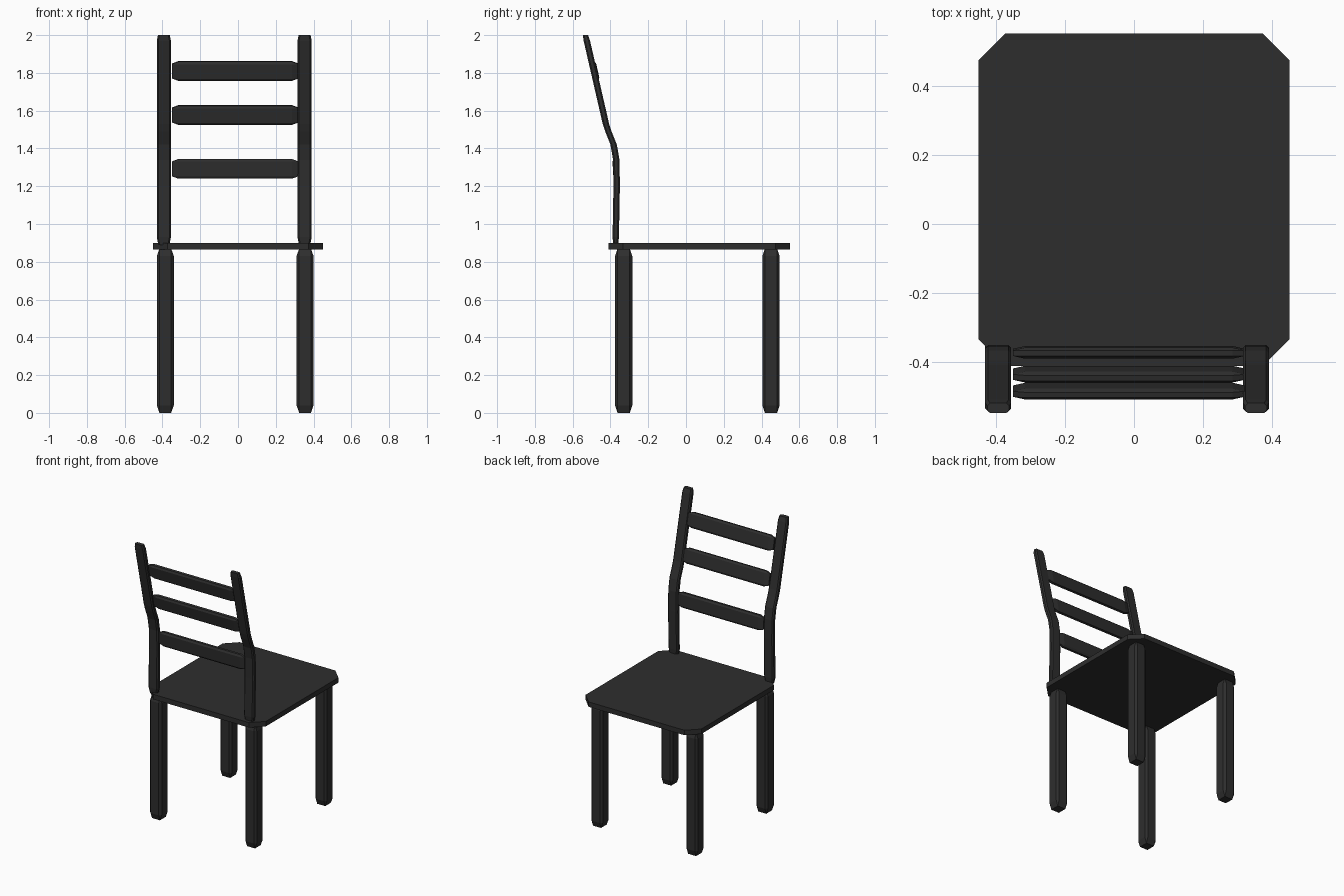
import bpy
import bmesh
from mathutils import Matrix, Vector

if "Cube" in bpy.data.objects:
    bpy.data.objects.remove(bpy.data.objects["Cube"], do_unlink=True)

# Single dark finish
black = bpy.data.materials.new("black_paint")
black.use_nodes = True
COLOUR = (0.027, 0.027, 0.027, 1)
black.diffuse_color = COLOUR
black.node_tree.nodes["Principled BSDF"].inputs["Base Color"].default_value = COLOUR


def finish(name, bm):
    bmesh.ops.recalc_face_normals(bm, faces=bm.faces)
    mesh = bpy.data.meshes.new(name)
    bm.to_mesh(mesh)
    bm.free()
    mesh.materials.append(black)
    obj = bpy.data.objects.new(name, mesh)
    bpy.context.collection.objects.link(obj)
    return obj


def chamfered_box(name, centre, size, cut, tilt=0.0):
    """Box with a separate chamfer width along each axis."""
    bm = bmesh.new()
    bmesh.ops.create_cube(bm, size=1)
    bmesh.ops.scale(bm, vec=[s / c for s, c in zip(size, cut)], verts=bm.verts)
    bmesh.ops.bevel(bm, geom=bm.edges[:], offset=1, segments=1, affect='EDGES')
    bmesh.ops.scale(bm, vec=cut, verts=bm.verts)
    move = Matrix.Translation(Vector(centre)) @ Matrix.Rotation(tilt, 4, 'X')
    bmesh.ops.transform(bm, matrix=move, verts=bm.verts)
    return finish(name, bm)


def seat():
    """Flat board with its four corners cut off."""
    bm = bmesh.new()
    bmesh.ops.create_cube(bm, size=1)
    bmesh.ops.scale(bm, vec=(0.9, 0.96, 0.035), verts=bm.verts)
    bmesh.ops.translate(bm, vec=(0, 0.07, 0.8825), verts=bm.verts)
    uprights = [e for e in bm.edges if abs(e.verts[0].co.z - e.verts[1].co.z) > 0.01]
    bmesh.ops.bevel(bm, geom=uprights, offset=0.077, segments=1, affect='EDGES')
    return finish("seat", bm)


def post(name, x):
    """Bent upright: an octagonal section swept along a side path."""
    half_x, half_y, cut = 0.0375, 0.017, 0.008
    # y, z, inset at each station
    path = [(-0.372, 0.89, 0.008), (-0.372, 0.93, 0), (-0.367, 1.2, 0),
            (-0.369, 1.34, 0), (-0.383, 1.42, 0), (-0.411, 1.49, 0),
            (-0.424, 1.53, 0), (-0.525, 1.97, 0), (-0.532, 2.0, 0.006)]
    bm = bmesh.new()
    rings = []
    for y, z, inset in path:
        a, b = half_x - inset, half_y - inset * 0.5
        outline = [(a, b - cut), (a - cut, b), (cut - a, b), (-a, b - cut),
                   (-a, cut - b), (cut - a, -b), (a - cut, -b), (a, cut - b)]
        rings.append([bm.verts.new((x + u, y + v, z)) for u, v in outline])
    for low, high in zip(rings, rings[1:]):
        for i in range(8):
            j = (i + 1) % 8
            bm.faces.new((low[i], low[j], high[j], high[i]))
    bm.faces.new(rings[0])
    bm.faces.new(rings[-1])
    return finish(name, bm)


seat()

# Legs and back posts
for side, leg_x, post_x in (("right", -0.385, -0.3925), ("left", 0.355, 0.3525)):
    for end, leg_y in (("front", -0.33), ("back", 0.45)):
        chamfered_box(f"{end}_{side}_leg", (leg_x, leg_y, 0.435),
                      (0.09, 0.092, 0.87), (0.014, 0.014, 0.04))
    post(f"{side}_back_post", post_x)

# Back slats, leaning with the posts
for label, y, z, tilt in (("lower", -0.371, 1.292, 0.06),
                          ("middle", -0.434, 1.577, 0.22),
                          ("upper", -0.483, 1.81, 0.22)):
    chamfered_box(f"{label}_back_slat", (-0.015, y, z),
                  (0.67, 0.032, 0.104), (0.035, 0.008, 0.013), tilt)
